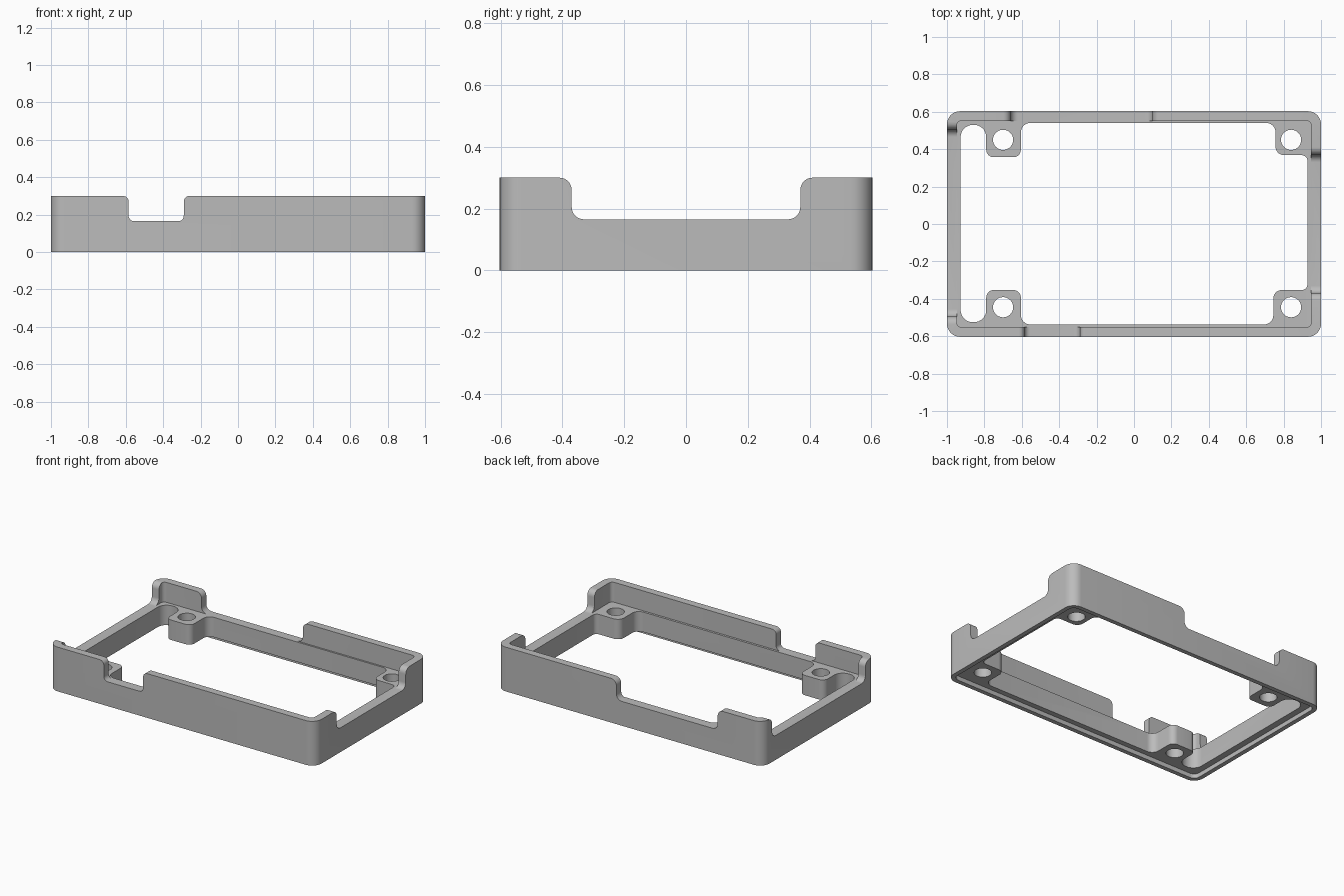
import bpy, bmesh, math
from mathutils import Vector

cube = bpy.data.objects.get("Cube")
if cube:
    bpy.data.objects.remove(cube, do_unlink=True)

LEDGE, TOP, LIP = 0.165, 0.30, 0.03

grey = bpy.data.materials.new("plain grey")
grey.use_nodes = True
grey.diffuse_color = (0.5, 0.5, 0.5, 1)
for node in grey.node_tree.nodes:
    if node.type == 'BSDF_PRINCIPLED':
        node.inputs["Base Color"].default_value = grey.diffuse_color


def fillet(corners, steps=8):
    """Round each (u, v, radius) corner of a right-angled outline."""
    pts = []
    n = len(corners)
    for i, (u, v, r) in enumerate(corners):
        p = Vector((u, v))
        if r == 0:
            pts.append(p)
            continue
        a = (Vector(corners[i - 1][:2]) - p).normalized()
        b = (Vector(corners[(i + 1) % n][:2]) - p).normalized()
        for k in range(steps + 1):
            t = k / steps * math.pi / 2
            pts.append(p + a * r * (1 - math.sin(t)) + b * r * (1 - math.cos(t)))
    return pts


def rect(x, y, r):
    return fillet([(-x, -y, r), (x, -y, r), (x, y, r), (-x, y, r)])


def prism(name, pts, lo, hi, axis='z'):
    """Extrude an outline between lo and hi along an axis."""
    place = {'z': lambda p, d: (p.x, p.y, d),
             'y': lambda p, d: (p.x, d, p.y),
             'x': lambda p, d: (d, p.x, p.y)}[axis]
    bm = bmesh.new()
    face = bm.faces.new([bm.verts.new(place(p, lo)) for p in pts])
    extruded = bmesh.ops.extrude_face_region(bm, geom=[face])
    move = Vector(place(Vector((0, 0)), hi - lo))
    verts = [g for g in extruded["geom"] if isinstance(g, bmesh.types.BMVert)]
    bmesh.ops.translate(bm, verts=verts, vec=move)
    bmesh.ops.recalc_face_normals(bm, faces=bm.faces)
    mesh = bpy.data.meshes.new(name)
    bm.to_mesh(mesh)
    bm.free()
    mesh.materials.append(grey)
    obj = bpy.data.objects.new(name, mesh)
    bpy.context.collection.objects.link(obj)
    return obj


def cut(body, cutter):
    """Subtract a cutter for good and discard it."""
    cutter.hide_render = True
    bpy.context.view_layer.objects.active = body
    mod = body.modifiers.new("cut", 'BOOLEAN')
    mod.operation, mod.solver, mod.object = 'DIFFERENCE', 'EXACT', cutter
    bpy.ops.object.modifier_apply(modifier=mod.name)
    bpy.data.objects.remove(cutter, do_unlink=True)


def notch(name, a, b, lo, hi, axis, r=0.04):
    """Wall cutout with rounded floor corners and rounded shoulders."""
    outline = fillet([(a - r, TOP + 0.1, 0), (a - r, TOP, 0), (a, TOP, r),
                      (a, LEDGE, r), (b, LEDGE, r), (b, TOP, r),
                      (b + r, TOP, 0), (b + r, TOP + 0.1, 0)])
    return prism(name, outline, lo, hi, axis)


# Outer block
frame = prism("case_frame", rect(1.0, 0.603, 0.07), 0, TOP)

# Central opening, leaving a screw boss near each corner
opening = fillet([
    (-.927, -.525, .065), (-.79, -.525, .065), (-.79, -.353, .04), (-.605, -.353, .04),
    (-.605, -.537, .05), (.745, -.537, .05), (.745, -.353, .045), (.927, -.353, .03),
    (.927, .368, .03), (.757, .368, .045), (.757, .54, .05), (-.605, .54, .05),
    (-.605, .357, .04), (-.79, .357, .04), (-.79, .53, .065), (-.927, .53, .065)])
cut(frame, prism("opening_cutter", opening, -0.1, 0.4))

# Upper cavity above the ledge, and the recess inside the bottom lip
cut(frame, prism("cavity_cutter", rect(0.947, 0.552, 0.025), LEDGE, 0.4))
cut(frame, prism("recess_cutter", rect(0.97, 0.573, 0.04), -0.1, LIP))

# Screw holes
for x in (-0.7, 0.84):
    for y in (-0.445, 0.45):
        ring = [Vector((x + 0.054 * math.cos(i * math.pi / 16),
                        y + 0.054 * math.sin(i * math.pi / 16))) for i in range(32)]
        cut(frame, prism("hole_cutter", ring, -0.1, 0.4))

# Wall notches
cut(frame, notch("front_notch", -0.585, -0.29, -0.7, -0.5, 'y', 0.03))
cut(frame, notch("back_notch", -0.66, 0.1, 0.5, 0.7, 'y'))
cut(frame, notch("left_notch", -0.37, 0.37, 0.9, 1.1, 'x'))
cut(frame, notch("right_notch", -0.495, 0.505, -1.1, -0.9, 'x'))

# Smooth rounded corners with crisp edges
bpy.ops.object.select_all(action='DESELECT')
frame.select_set(True)
bpy.context.view_layer.objects.active = frame
bpy.ops.object.shade_smooth_by_angle()
